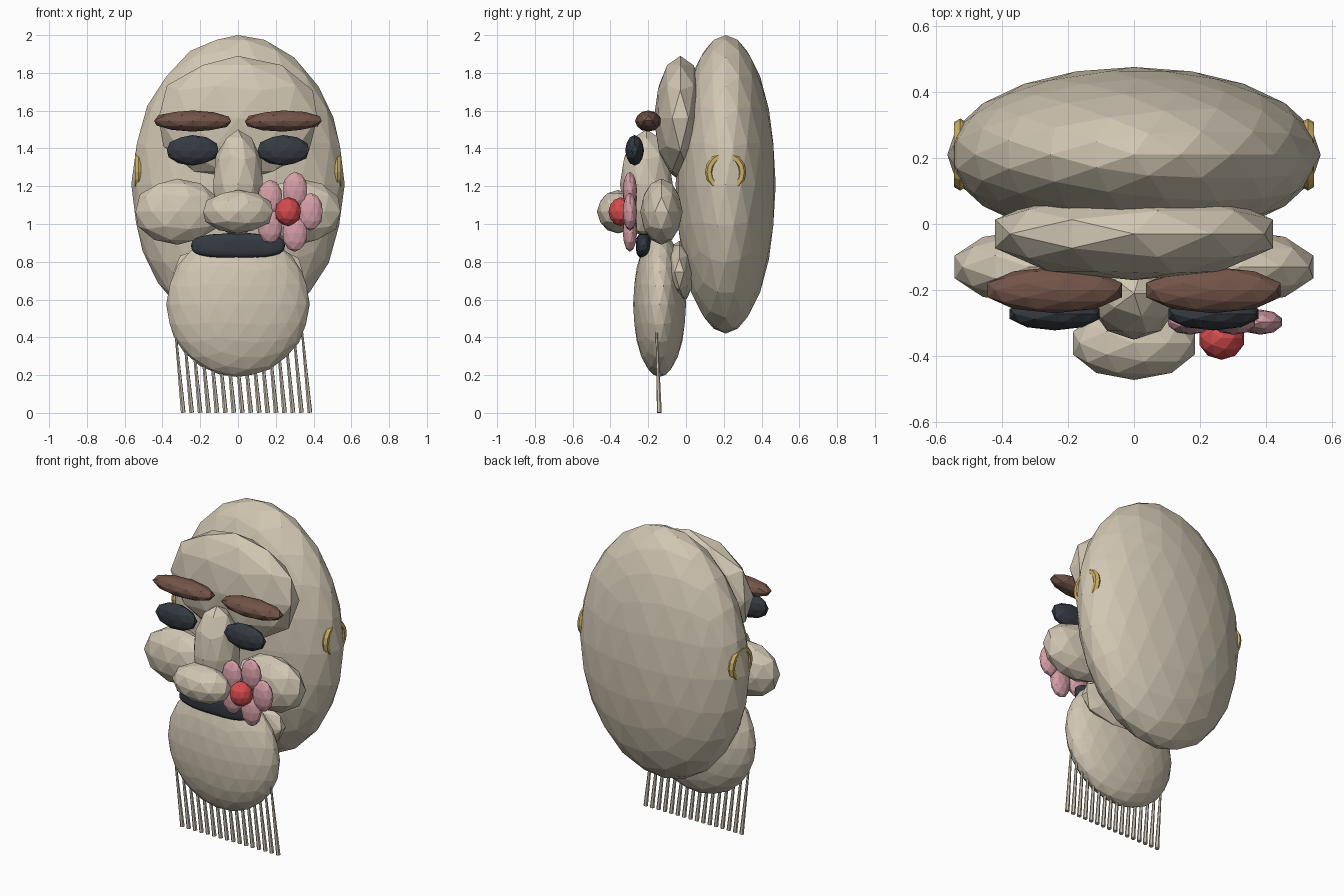
import bpy, math
from mathutils import Vector

if "Cube" in bpy.data.objects:
    bpy.data.objects.remove(bpy.data.objects["Cube"])


def material(name, rgb):
    m = bpy.data.materials.new(name)
    m.diffuse_color = (*rgb, 1)
    m.use_nodes = True
    m.node_tree.nodes["Principled BSDF"].inputs["Base Color"].default_value = m.diffuse_color
    return m


SKIN = material("stone_skin", (0.64, 0.57, 0.45))
DARK = material("dark_slate", (0.035, 0.043, 0.055))
BROWN = material("brow_brown", (0.17, 0.088, 0.065))
PINK = material("petal_pink", (0.66, 0.34, 0.38))
RED = material("flower_red", (0.66, 0.07, 0.075))
GOLD = material("gold", (0.60, 0.44, 0.13))


def finish(name, mat):
    ob = bpy.context.object
    ob.name = name
    ob.data.materials.append(mat)
    return ob


def blob(name, mat, loc, size, sub=2, tilt=0.0, power=1.0):
    """Faceted ellipsoid; power below 1 makes it boxier."""
    bpy.ops.mesh.primitive_ico_sphere_add(subdivisions=sub, radius=1, location=loc,
                                          rotation=(0, tilt, 0))
    ob = finish(name, mat)
    for v in ob.data.vertices:
        v.co = Vector([math.copysign(abs(c) ** power, c) * s for c, s in zip(v.co, size)])
    return ob


# head masses
blob("head", SKIN, (0, 0.21, 1.21), (0.565, 0.265, 0.79), 3)
blob("forehead", SKIN, (0, -0.03, 1.56), (0.442, 0.14, 0.33))
blob("jaw", SKIN, (0, -0.035, 0.745), (0.36, 0.08, 0.165))
blob("chin", SKIN, (0, -0.14, 0.575), (0.38, 0.14, 0.385), 3)

# nose
blob("nose_bridge", SKIN, (0, -0.21, 1.21), (0.138, 0.14, 0.29))
blob("nose_tip", SKIN, (0, -0.36, 1.065), (0.194, 0.112, 0.115))

# mouth
blob("mouth", DARK, (0, -0.225, 0.885), (0.25, 0.04, 0.065), 3, power=0.7)

# mirrored features
for side, s in (("left", -1), ("right", 1)):
    blob(side + "_cheek", SKIN, (s * 0.32, -0.13, 1.065), (0.234, 0.112, 0.175))
    blob(side + "_eye", DARK, (s * 0.24, -0.272, 1.39), (0.143, 0.05, 0.081))
    blob(side + "_brow", BROWN, (s * 0.24, -0.2, 1.545), (0.214, 0.07, 0.056), tilt=-s * 0.01)
    # ring half sunk into the side of the head
    bpy.ops.mesh.primitive_torus_add(major_segments=16, minor_segments=6,
                                     major_radius=0.088, minor_radius=0.021,
                                     location=(s * 0.526, 0.21, 1.275),
                                     rotation=(0, math.pi / 2, 0))
    finish(side + "_ear_ring", GOLD)

# flower on the cheek
for i in range(5):
    a = math.tau * i / 5
    blob(f"petal_{i + 1}", PINK,
         (0.265 + 0.118 * math.cos(a), -0.297, 1.065 + 0.118 * math.sin(a)),
         (0.068, 0.038, 0.1))
blob("flower_centre", RED, (0.265, -0.345, 1.065), (0.071, 0.066, 0.076))

# beard of comb teeth, each thin at the top and thicker at the bottom
for i in range(16):
    x = -0.29 + 0.0447 * i
    top, low = Vector((x - 0.045, -0.157, 0.47)), Vector((x, -0.141, 0.001))
    d = top - low
    bpy.ops.mesh.primitive_cone_add(vertices=6, radius1=0.013, radius2=0.005,
                                    depth=d.length, location=(top + low) / 2,
                                    rotation=d.to_track_quat('Z', 'Y').to_euler())
    finish(f"beard_tooth_{i + 1}", SKIN)
